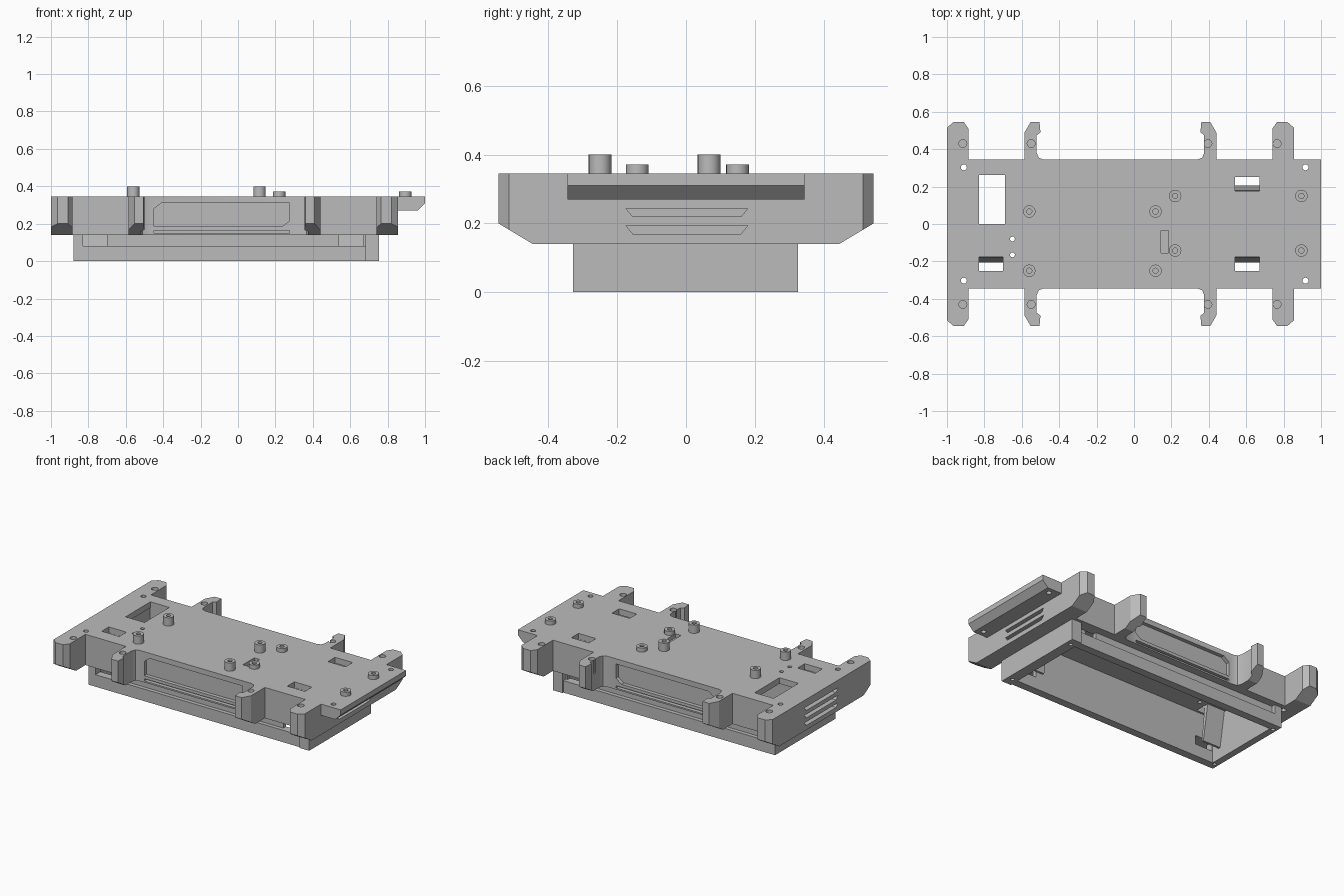
import bpy, bmesh, math
from mathutils import Matrix, Vector

if "Cube" in bpy.data.objects:
    bpy.data.objects.remove(bpy.data.objects["Cube"])

grey = bpy.data.materials.new("plain grey")
grey.use_nodes = True
grey.diffuse_color = (0.5, 0.5, 0.5, 1)
grey.node_tree.nodes["Principled BSDF"].inputs["Base Color"].default_value = (0.5, 0.5, 0.5, 1)


def finish(name, bm):
    bmesh.ops.recalc_face_normals(bm, faces=bm.faces)
    mesh = bpy.data.meshes.new(name)
    bm.to_mesh(mesh)
    bm.free()
    mesh.materials.append(grey)
    ob = bpy.data.objects.new(name, mesh)
    bpy.context.collection.objects.link(ob)
    return ob


def prism(name, points, lo, hi, axis="z"):
    """Extrude a 2D outline along an axis; outlines are xy, xz or yz."""
    place = {"z": lambda a, b, h: (a, b, h),
             "y": lambda a, b, h: (a, h, b),
             "x": lambda a, b, h: (h, a, b)}[axis]
    bm = bmesh.new()
    face = bm.faces.new([bm.verts.new(place(a, b, lo)) for a, b in points])
    ext = bmesh.ops.extrude_face_region(bm, geom=[face])
    move = Vector(place(0, 0, hi - lo))
    verts = [g for g in ext["geom"] if isinstance(g, bmesh.types.BMVert)]
    bmesh.ops.translate(bm, verts=verts, vec=move)
    return finish(name, bm)


def box(name, x0, x1, y0, y1, z0, z1):
    return prism(name, [(x0, y0), (x1, y0), (x1, y1), (x0, y1)], z0, z1)


def rod(name, x, y, r, z0, z1):
    bm = bmesh.new()
    bmesh.ops.create_cone(bm, cap_ends=True, segments=24, radius1=r, radius2=r,
                          depth=z1 - z0, matrix=Matrix.Translation((x, y, (z0 + z1) / 2)))
    return finish(name, bm)


def boolean(target, other, mode="DIFFERENCE"):
    mod = target.modifiers.new("cut", "BOOLEAN")
    mod.operation, mod.object, mod.solver = mode, other, "EXACT"
    other.hide_render = True
    bpy.context.view_layer.objects.active = target
    bpy.ops.object.modifier_apply(modifier=mod.name)
    bpy.data.objects.remove(other)


# Body: outline with eight mounting arms, mirrored from one quarter
quarter = [(-1, .515), (-.965, .545), (-.91, .545), (-.885, .51), (-.885, .345),
           (-.585, .345), (-.585, .49), (-.553, .545), (-.505, .545), (-.5, .49),
           (-.52, .475), (-.52, .38), (-.51, .355), (-.485, .345)]
half = quarter + [(-.145 - x, y) for x, y in reversed(quarter)]
outline = half + [(x, -y) for x, y in reversed(half)]
body = prism("body", outline, .14, .345)

# Arms taper underneath towards their tips
side = [(-.6, .4), (-.545, .2), (-.445, .14), (.445, .14), (.545, .2), (.6, .4)]
boolean(body, prism("taper", side, -1.1, 1.1, "x"), "INTERSECT")

# Overhanging lip
lip = prism("lip", [(.8, .345), (1, .345), (1, .31), (.96, .27), (.8, .27)], -.345, .345, "y")
boolean(body, lip, "UNION")

# Inner cavity
boolean(body, box("cavity", -.835, .685, -.265, .265, .1, .305))

# Top openings: large window, cable openings and a narrow slot
cable_openings = [(-.83, -.70, -1), (.54, .67, -1), (.54, .67, 1)]
boolean(body, box("window", -.83, -.69, 0, .262, .1, .4))
for x0, x1, s in cable_openings:
    ya, yb = sorted((s * .177, s * .252))
    boolean(body, box("opening", x0, x1, ya, yb, .1, .4))
boolean(body, box("slot", .145, .185, -.155, -.035, .32, .4))

# Side recesses with clipped corners, and the groove below
panel = [(-.45, .185), (.235, .185), (.275, .215), (.275, .31), (-.41, .31), (-.45, .28)]
for s in (-1, 1):
    lo, hi = sorted((s * .32, s * .4))
    boolean(body, prism("panel", panel, lo, hi, "y"))
    boolean(body, box("groove", -.45, .275, lo, hi, .15, .165))

# Vent slots in both ends
for x0, x1, heights in ((-1.1, -.97, (.17, .22, .27)), (.83, .95, (.17, .22))):
    for z in heights:
        vent = [(-.155, z), (.16, z), (.18, z + .024), (-.175, z + .024)]
        boolean(body, prism("vent", vent, x0, x1, "x"))

# Screw holes in the arms, plate corners and deck
for s in (-1, 1):
    for x in (-.915, -.55, .395, .765):
        boolean(body, rod("arm_hole", x, s * .43, .021, .25, .4))
    for x in (-.91, .917):
        boolean(body, rod("corner_hole", x, s * .303, .016, .1, .4))
for y in (-.08, -.165):
    boolean(body, rod("deck_hole", -.65, y, .013, .28, .4))

# Lower frame: open box with a wider end block
frame = box("lower_frame", -.88, .685, -.318, .318, 0, .14)
boolean(frame, box("end_block", .683, .755, -.328, .326, 0, .14), "UNION")
boolean(frame, box("cavity", -.835, .685, -.265, .265, -.1, .2))

# Ledges along the long walls, cable exits and rim holes
for s in (-1, 1):
    lo, hi = sorted((s * .292, s * .4))
    boolean(frame, box("ledge", -.83, .683, lo, hi, .08, .2))
    for x in (-.855, .72):
        boolean(frame, rod("rim_hole", x, s * .27, .012, -.1, .05))
for x0, x1, s in cable_openings:
    lo, hi = sorted((s * .22, s * .4))
    boolean(frame, box("exit", x0, x1, lo, hi, .08, .2))

# Sloped cable guides behind each opening
for i, (x0, x1, s) in enumerate(cable_openings):
    guide = [(s * .15, .307), (s * .178, .307), (s * .205, .07), (s * .19, .07)]
    prism(f"cable_guide_{i + 1}", guide, x0, x1, "x")

# Standoff posts with screw holes
posts = [(x, y, .4, .033) for x in (-.56, .115) for y in (.067, -.25)]
posts += [(x, y, .372, .033) for x in (.22, .895) for y in (.15, -.142)]
for i, (x, y, top, r) in enumerate(posts):
    post = rod(f"standoff_{i + 1}", x, y, r, .33, top)
    boolean(post, rod("post_hole", x, y, .014, .346, .5))

# Smooth round walls, keep hard edges
bpy.ops.object.select_all(action="DESELECT")
for ob in bpy.context.collection.objects:
    if ob.type == "MESH" and ob.data.materials and ob.data.materials[0] == grey:
        ob.select_set(True)
        bpy.context.view_layer.objects.active = ob
bpy.ops.object.shade_smooth_by_angle(angle=math.radians(25))
